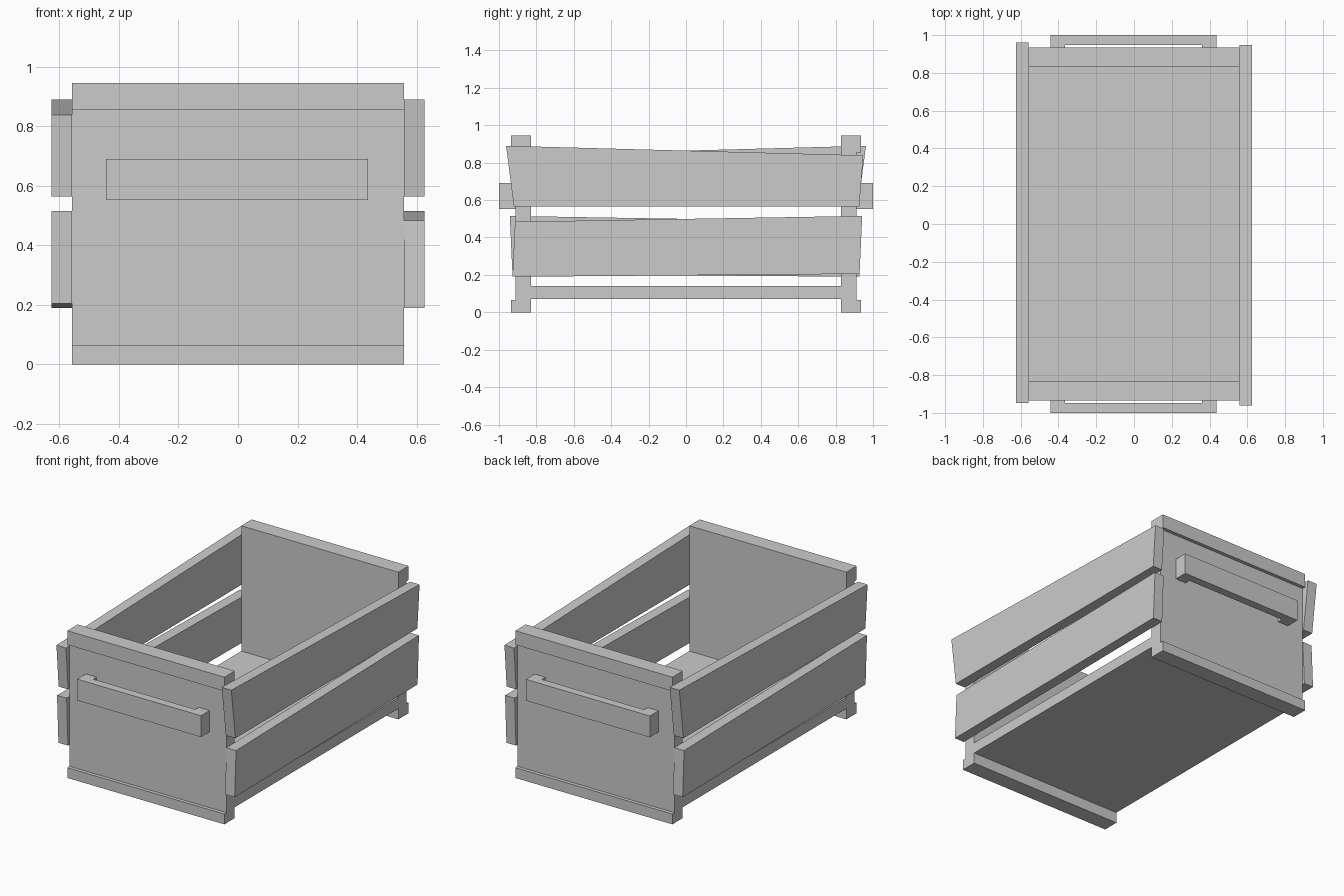
import bpy, bmesh
from mathutils import Matrix

if "Cube" in bpy.data.objects:
    bpy.data.objects.remove(bpy.data.objects["Cube"])


def prism(name, profile, a, b, place):
    """Extrude a closed 2D profile from a to b; place(u, v, w) maps to 3D."""
    bm = bmesh.new()
    base = [bm.verts.new(place(u, v, a)) for u, v in profile]
    top = [bm.verts.new(place(u, v, b)) for u, v in profile]
    bm.faces.new(base)
    bm.faces.new(top)
    n = len(profile)
    for i in range(n):
        j = (i + 1) % n
        bm.faces.new((base[i], base[j], top[j], top[i]))
    bmesh.ops.recalc_face_normals(bm, faces=bm.faces)
    mesh = bpy.data.meshes.new(name)
    bm.to_mesh(mesh)
    bm.free()
    ob = bpy.data.objects.new(name, mesh)
    bpy.context.collection.objects.link(ob)
    return ob


def along_x(u, v, w):  # profile in y, z
    return (w, u, v)


# End panel side profile: foot strip, recessed board, top rail
PANEL = [(0.83, 0), (0.935, 0), (0.935, 0.066), (0.912, 0.066),
         (0.912, 0.855), (0.935, 0.855), (0.935, 0.945), (0.83, 0.945)]

# Handle plan outline: a bar standing off on two end blocks
HANDLE = [(-0.443, 0.912), (-0.443, 1.0), (0.437, 1.0), (0.437, 0.912),
          (0.36, 0.912), (0.36, 0.947), (-0.366, 0.947), (-0.366, 0.912)]

for label, s in (("front", -1), ("back", 1)):
    prism(label + "_end_panel", [(s * y, z) for y, z in PANEL],
          -0.558, 0.558, along_x)
    prism(label + "_handle", [(x, s * y) for x, y in HANDLE],
          0.553, 0.69, lambda u, v, w: (u, v, w))

# Floor board between the end panels
prism("floor_board", [(-0.83, 0.07), (0.83, 0.07), (0.83, 0.14), (-0.83, 0.14)],
      -0.558, 0.558, along_x)

# Crooked side slats: right-hand outlines, turned half a circle for the left
SLATS = {
    "upper": [(-0.962, 0.89), (-0.92, 0.565), (0.926, 0.565), (0.948, 0.839)],
    "lower": [(-0.914, 0.484), (-0.928, 0.19), (0.928, 0.205), (0.942, 0.515)],
}
half_turn = Matrix.Rotation(3.14159265, 4, 'Z')
for label, outline in SLATS.items():
    prism("right_" + label + "_slat", outline, 0.558, 0.626, along_x)
    left = prism("left_" + label + "_slat", outline, 0.558, 0.626, along_x)
    left.data.transform(half_turn)
